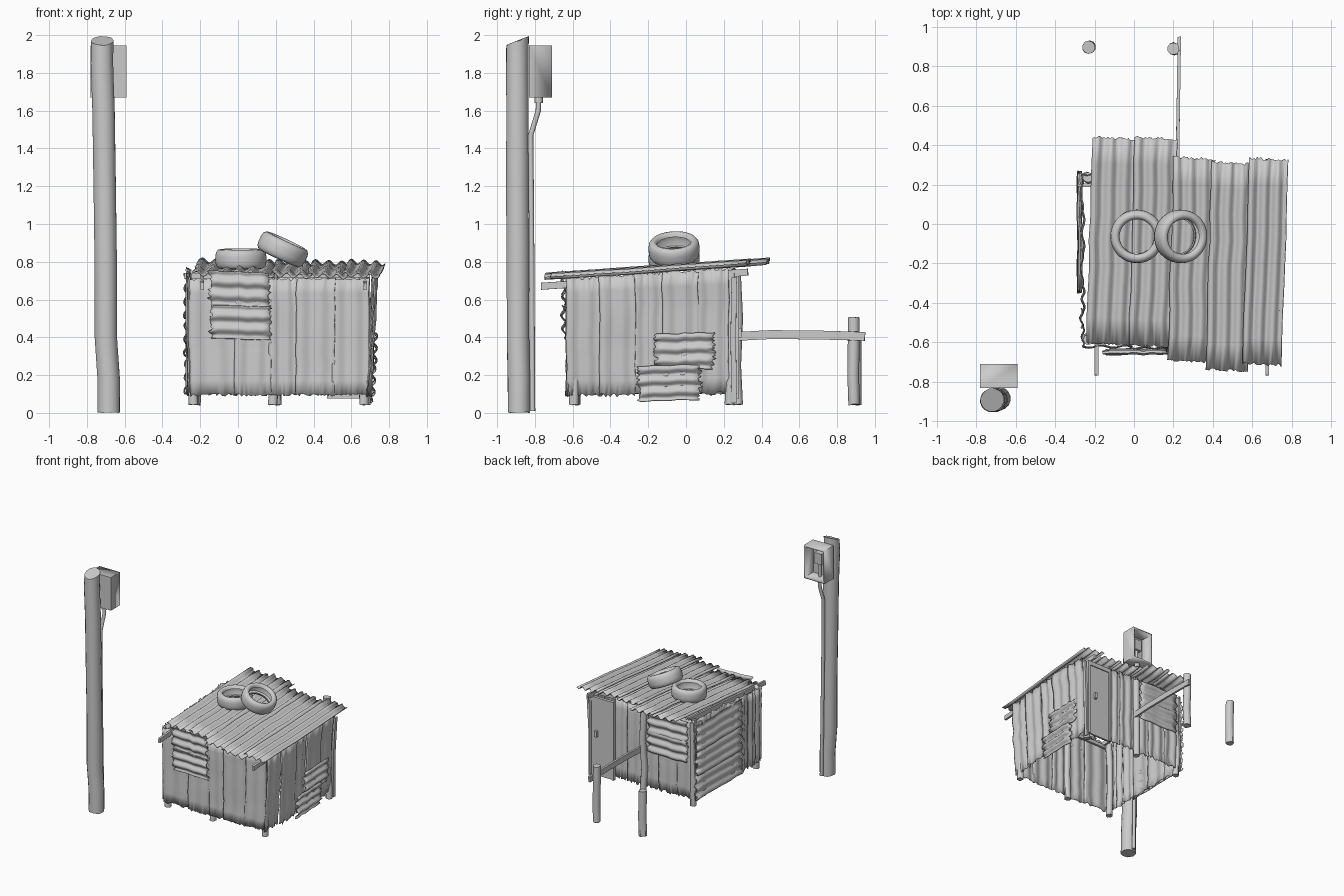
import bpy, bmesh, math, random
from mathutils import Vector as V

if "Cube" in bpy.data.objects:
    bpy.data.objects.remove(bpy.data.objects["Cube"])

random.seed(7)
rnd = random.uniform


def finish(name, bm, angle=40, thick=0, offset=0):
    bmesh.ops.recalc_face_normals(bm, faces=bm.faces)
    me = bpy.data.meshes.new(name)
    bm.to_mesh(me)
    bm.free()
    me.shade_smooth()
    me.set_sharp_from_angle(angle=math.radians(angle))
    ob = bpy.data.objects.new(name, me)
    bpy.context.collection.objects.link(ob)
    if thick:
        m = ob.modifiers.new("thickness", 'SOLIDIFY')
        m.thickness, m.offset = thick, offset
    return ob


def sheet(name, o, u, v, waves=3, amp=0.008, rag=0.008, bend=0.004, thick=0.005):
    """Ragged corrugated sheet: wave across u, ridges along v."""
    o, u, v = V(o), V(u), V(v)
    n = u.cross(v).normalized()
    nu, nv = max(8, round(waves * 8)), 8
    ends = [(rnd(-rag, rag) / v.length, rnd(-rag, rag) / v.length) for _ in range(nu + 1)]
    bow = [rnd(-bend, bend) for _ in range(nv + 1)]
    side = [rnd(-0.004, 0.004) for _ in range(nv + 1)]
    bm = bmesh.new()
    g = []
    for j in range(nv + 1):
        row = []
        for i in range(nu + 1):
            s, t = i / nu, j / nv
            tt = t + (ends[i][0] if j == 0 else ends[i][1] if j == nv else 0)
            d = amp * math.sin(2 * math.pi * waves * s) + bow[j]
            row.append(bm.verts.new(o + u * s + v * tt + n * d + u.normalized() * side[j]))
        g.append(row)
    for j in range(nv):
        for i in range(nu):
            bm.faces.new((g[j][i], g[j][i + 1], g[j + 1][i + 1], g[j + 1][i]))
    return finish(name, bm, 50, thick)


def tube(name, path, ra, rb=None, sides=10, slant=0, rough=0.004):
    """Rough timber or pipe along a path; ra is the sideways and rb the upright radius."""
    rb = rb or ra
    p = [V(q) for q in path]
    bm = bmesh.new()
    rings = []
    for k, c in enumerate(p):
        t = (p[min(k + 1, len(p) - 1)] - p[max(k - 1, 0)]).normalized()
        a = V((1, 0, 0)) if abs(t.z) > 0.7 else t.cross(V((0, 0, 1))).normalized()
        b = a.cross(t).normalized()
        ring = []
        for i in range(sides):
            w = 2 * math.pi * (i + 0.5) / sides
            q = a * math.cos(w) * ra + b * math.sin(w) * rb
            q *= 1 + rnd(-rough, rough) * 8
            if k == len(p) - 1:
                q += t * (q.y * slant)
            if k in (0, len(p) - 1):
                q += t * rnd(0, rough * 2) * (1 if k == 0 else -1)
            ring.append(bm.verts.new(c + q))
        rings.append(ring)
    for r, s in zip(rings, rings[1:]):
        for i in range(sides):
            j = (i + 1) % sides
            bm.faces.new((r[i], r[j], s[j], s[i]))
    bm.faces.new(rings[0])
    bm.faces.new(rings[-1])
    return finish(name, bm)


def box(name, lo, hi, open_back=False):
    bm = bmesh.new()
    bmesh.ops.create_cube(bm, size=1)
    for v in bm.verts:
        v.co = V([(l + h) / 2 + c * (h - l) for l, h, c in zip(lo, hi, v.co)])
    if open_back:
        bmesh.ops.delete(bm, geom=[f for f in bm.faces if f.normal.y > 0.9], context='FACES')
    return finish(name, bm, 30, 0.018 if open_back else 0, -1)


def roof_z(y):
    return 0.725 + (y + 0.7) * 0.068


# Utility pole, meter box, meter and conduit
tube("utility_pole", [(-.685, -.885, 0), (-.685, -.885, .18), (-.70, -.89, .4), (-.70, -.89, .8),
                      (-.705, -.893, 1.2), (-.712, -.893, 1.6), (-.72, -.893, 1.85), (-.718, -.892, 1.972)],
     .06, sides=16, slant=.4, rough=.003)
box("meter_box", (-.78, -.83, 1.67), (-.59, -.71, 1.945), True)
box("meter", (-.715, -.82, 1.79), (-.65, -.76, 1.88))
tube("meter_stem", [(-.685, -.785, 1.68), (-.685, -.785, 1.80)], .012, rough=0)
tube("conduit_collar", [(-.685, -.78, 1.64), (-.685, -.78, 1.675)], .022, rough=0)
tube("conduit", [(-.685, -.78, 1.66), (-.685, -.782, 1.6), (-.69, -.822, 1.47), (-.69, -.818, 1.0),
                 (-.685, -.815, .5), (-.68, -.812, .01)], .014, rough=0)

# Roof sheets: left edge, width, front y, back y
for k, (x, w, y0, y1) in enumerate([(-.24, .225, -.60, .44), (-.025, .215, -.61, .44), (.172, .21, -.69, .34),
                                    (.365, .21, -.735, .315), (.553, .195, -.705, .335)]):
    z0, z1 = roof_z(y0), roof_z(y1)
    sheet(f"roof_sheet_{k + 1}", (x, y0, z0 + .006), (w, -.012, -.012), (.03, y1 - y0, z1 - z0),
          3, .012, .007, .002)

# Corner and middle posts
for k, (x, y, top) in enumerate([(-.235, -.585, .69), (.19, -.59, .69), (.66, -.59, .69),
                                 (-.235, .235, .74), (.20, .27, .73), (.67, .235, .74)]):
    zs = [.04, .25, .5, top]
    tube(f"post_{k + 1}", [(x + rnd(-.008, .008), y + rnd(-.006, .006), z) for z in zs], .026)

# Rafters and cross beams under the roof
for name, x in (("left_rafter", -.19), ("middle_rafter", .2), ("right_rafter", .675)):
    y0 = -.6 if x == .2 else -.77
    tube(name, [(x, y, roof_z(y) - .05) for y in (y0, -.4, 0, .33 if x > .5 else .25)], .013, .026, 4)
tube("back_beam", [(-.29, .195, .725), (.2, .2, .73), (.70, .2, .73)], .012, .02, 4)
tube("front_beam", [(-.25, -.6, .66), (.2, -.6, .665), (.69, -.6, .66)], .012, .02, 4)

# Front wall sheets
for k, (a, b) in enumerate([(-.255, -.01), (-.02, .175), (.165, .32), (.305, .51), (.50, .695)]):
    sheet(f"front_wall_{k + 1}", (a, -.622 - .006 * (k % 2), .095), (b - a, 0, 0),
          (rnd(-.008, .008), 0, .615), 2, .006)
for k, (x, z, h) in enumerate([(-.15, .57, .18), (-.145, .395, .175)]):
    sheet(f"front_patch_{k + 1}", (x, -.642, z), (0, -.012, h), (.315, 0, -.01), 2.5, .01, .012)

# Right wall sheets, leaning outwards at the top
for k, (a, b) in enumerate([(-.63, -.45), (-.46, -.27), (-.28, -.12), (-.13, .06), (.05, .225)]):
    z0 = .10 + rnd(-.008, .008)
    sheet(f"right_wall_{k + 1}", (.688 + .01 * (k % 2), a, z0), (0, b - a, 0),
          (.032, rnd(-.008, .008), roof_z((a + b) / 2) - .02 - z0), 2, .006, .01, .006)
sheet("right_patch_upper", (.722, -.16, .225), (.004, 0, .19), (0, .305, .01), 3, .01, .014)
sheet("right_patch_lower", (.712, -.25, .06), (.006, 0, .185), (0, .325, .01), 3, .01, .014)
tube("right_wall_slat", [(.70, .255, .05), (.705, .25, .4), (.72, .255, .72)], .012, .02, 4)

# Left wall: upright sheets behind large sideways sheets
for k, (a, b) in enumerate([(-.62, -.52), (-.53, -.43), (-.44, -.32), (-.33, -.13), (-.14, .06), (.05, .25)]):
    sheet(f"left_wall_{k + 1}", (-.258 - .008 * (k % 2), a, .10), (0, b - a, 0),
          (0, rnd(-.006, .006), roof_z((a + b) / 2) - .12), 1.5, .007, .012)
for k, z in enumerate((.10, .30, .50)):
    sheet(f"left_cladding_{k + 1}", (-.278, -.34, z), (.004, 0, .215), (0, .60, 0), 3, .008, .012)

# Back wall: door, upright sheets and sideways patch
box("door", (.47, .255, .075), (.70, .272, .725))
for name, lo, hi in (("door_top_rail", (.47, .27, .69), (.70, .28, .725)),
                     ("door_left_stile", (.47, .27, .075), (.49, .28, .69)),
                     ("door_right_stile", (.68, .27, .075), (.70, .28, .69)),
                     ("door_handle", (.62, .27, .40), (.64, .295, .45))):
    box(name, lo, hi)
for k, (a, b) in enumerate([(-.26, -.09), (-.10, .07), (.06, .22), (.21, .36), (.35, .475)]):
    sheet(f"back_wall_{k + 1}", (a, .25 + .006 * (k % 2), .10), (b - a, 0, 0), (0, 0, .655), 2, .006, .012)
for k, z in enumerate((.56, .40)):
    sheet(f"back_patch_{k + 1}", (-.20, .272, z), (0, .004, .18), (.36, 0, 0), 2.5, .009, .012)

# Yard fence: two posts and one rail
tube("fence_post_right", [(.20, .89, .04), (.205, .885, .2), (.2, .888, .36), (.2, .888, .51)], .031)
tube("fence_post_left", [(-.23, .895, .04), (-.226, .897, .2), (-.23, .895, .42)], .033)
tube("fence_rail", [(.222, .27, .405), (.222, .45, .415), (.226, .7, .412), (.23, .95, .405)], .012, .033, 4)

# Tyres weighing the roof down
half = [(.088, .030), (.094, .046), (.105, .052), (.120, .049), (.131, .036), (.135, .015)]
inner = [(.127, .012), (.120, .036), (.105, .042), (.096, .030)]
profile = half + [(r, -z) for r, z in half[::-1]] + [(r, -z) for r, z in inner[::-1]] + inner
profile = half + [(r, -z) for r, z in half[::-1]] + [(r, -z) for r, z in inner[::-1]] + inner


def tyre(name, loc, rot):
    bm = bmesh.new()
    n = 48
    rings = [[bm.verts.new((r * math.cos(2 * math.pi * i / n), r * math.sin(2 * math.pi * i / n), z))
              for r, z in profile] for i in range(n)]
    m = len(profile)
    for i in range(n):
        a, b = rings[i], rings[(i + 1) % n]
        for j in range(m):
            k = (j + 1) % m
            bm.faces.new((a[j], b[j], b[k], a[k]))
    ob = finish(name, bm, 50)
    ob.location, ob.rotation_euler = loc, [math.radians(d) for d in rot]


tyre("tyre_flat", (.015, -.063, .815), (2, 0, 0))
tyre("tyre_leaning", (.237, -.063, .866), (3, 25, 0))
